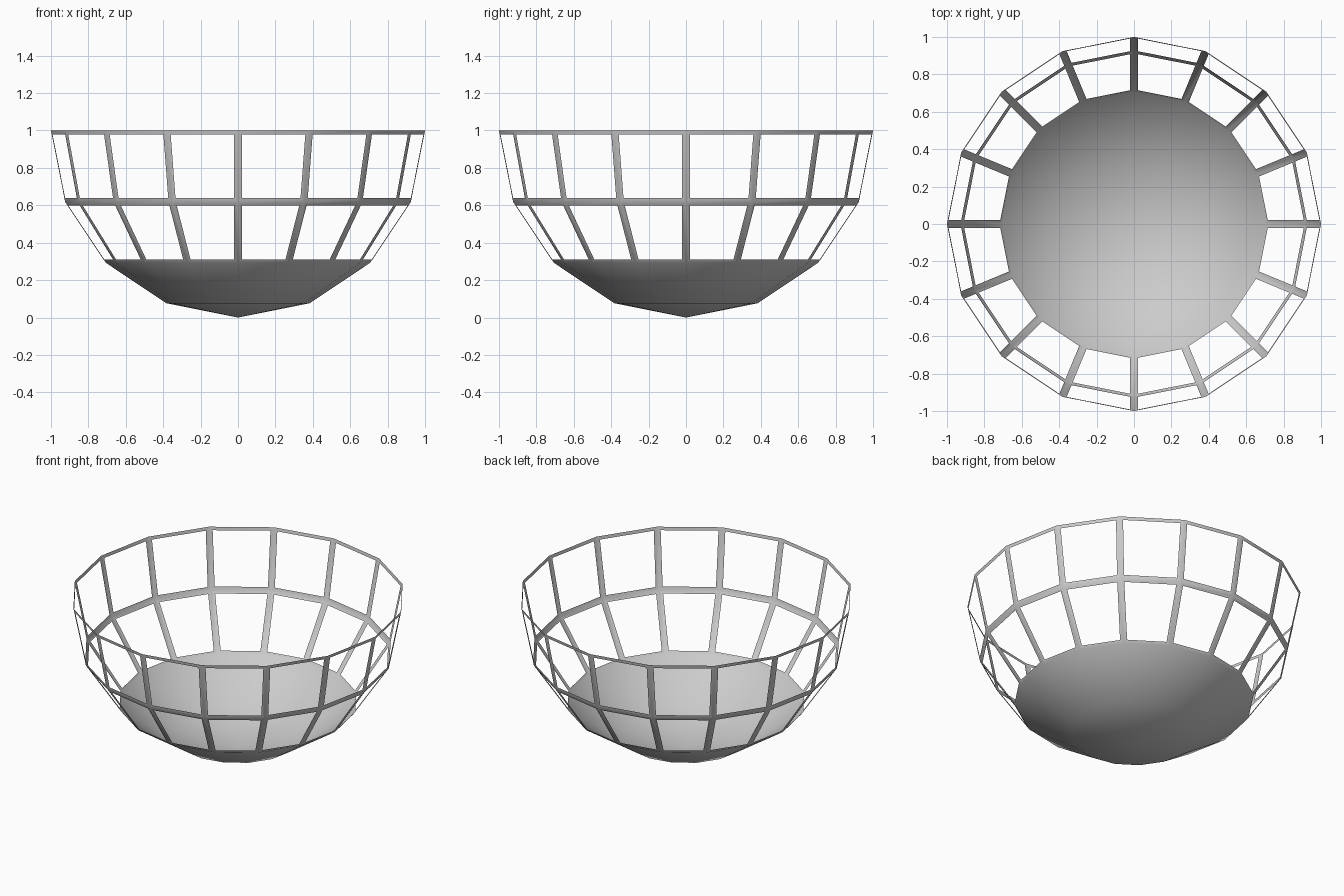
import bpy
import bmesh
from mathutils import Vector

cube = bpy.data.objects.get("Cube")
if cube:
    bpy.data.objects.remove(cube, do_unlink=True)

BAR_HALF_WIDTH = 0.0215
SOLID_HEIGHT = 0.3

# Single light grey material
grey = bpy.data.materials.new("light_grey")
grey.use_nodes = True
colour = (0.6, 0.6, 0.6, 1.0)
grey.diffuse_color = colour
grey.node_tree.nodes["Principled BSDF"].inputs["Base Color"].default_value = colour

# Lower half of a sphere, standing on its pole
bm = bmesh.new()
bmesh.ops.create_uvsphere(bm, u_segments=16, v_segments=8, radius=1.0)
upper = [v for v in bm.verts if v.co.z > 0.01]
bmesh.ops.delete(bm, geom=upper, context="VERTS")
bmesh.ops.translate(bm, verts=bm.verts[:], vec=Vector((0, 0, 1)))

# Open windows in the two upper rings, leaving thin bars around them
windows = [f for f in bm.faces if f.calc_center_median().z > SOLID_HEIGHT]
bmesh.ops.inset_individual(bm, faces=windows, thickness=BAR_HALF_WIDTH,
                           use_even_offset=True)
bmesh.ops.delete(bm, geom=windows, context="FACES")

for face in bm.faces:
    face.smooth = True

mesh = bpy.data.meshes.new("basket_bowl")
bm.to_mesh(mesh)
bm.free()
mesh.materials.append(grey)
basket = bpy.data.objects.new("basket_bowl", mesh)
bpy.context.collection.objects.link(basket)
